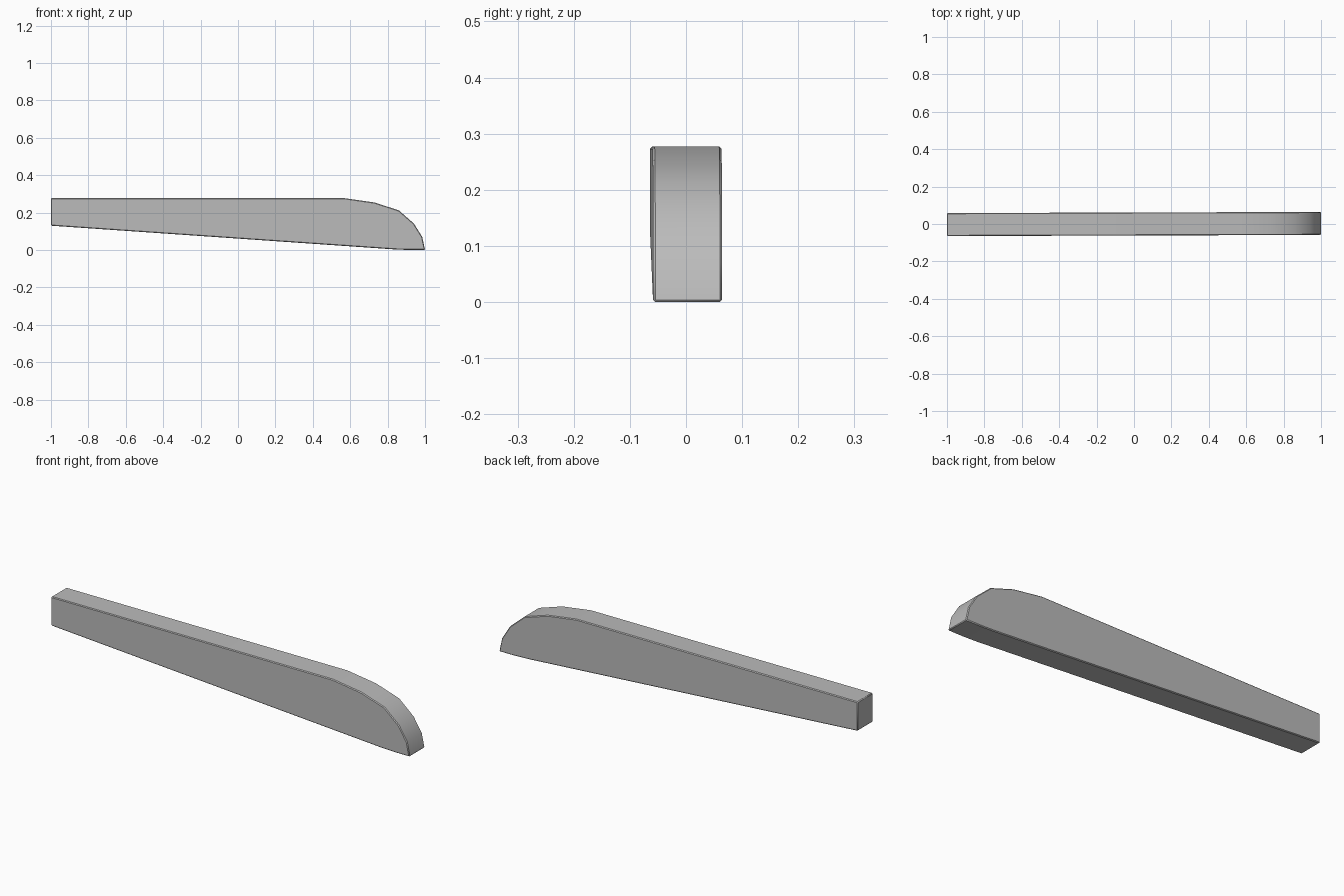
import bpy
import bmesh
from math import radians

cube = bpy.data.objects.get("Cube")
if cube:
    bpy.data.objects.remove(cube, do_unlink=True)

# Plain grey material
grey = bpy.data.materials.new("plain grey")
grey.use_nodes = True
colour = (0.5, 0.5, 0.5, 1)
grey.diffuse_color = colour
grey.node_tree.nodes["Principled BSDF"].inputs["Base Color"].default_value = colour

# Side profile: flat top, rounded nose, tapered underside
profile = [(-1, 0.13), (0.84, 0.003), (0.92, 0), (1, 0), (0.985, 0.07),
           (0.94, 0.142), (0.86, 0.212), (0.73, 0.254), (0.57, 0.277), (-1, 0.277)]
half_width = 0.0615
skew = 0.003  # the bar drifts slightly backwards along its length

bm = bmesh.new()
front = bm.faces.new([bm.verts.new((x, -half_width + skew * x, z)) for x, z in profile])
ext = bmesh.ops.extrude_face_region(bm, geom=[front], use_keep_orig=True)
back = [g for g in ext["geom"] if isinstance(g, bmesh.types.BMVert)]
bmesh.ops.translate(bm, verts=back, vec=(0, 2 * half_width, 0))
bmesh.ops.recalc_face_normals(bm, faces=bm.faces[:])

mesh = bpy.data.meshes.new("tapered_bar")
bm.to_mesh(mesh)
bm.free()
mesh.materials.append(grey)
bar = bpy.data.objects.new("tapered_bar", mesh)
bpy.context.collection.objects.link(bar)

# Narrow chamfer around the sharp edges
bevel = bar.modifiers.new("chamfer", "BEVEL")
bevel.width = 0.004
bevel.segments = 1
bevel.limit_method = "ANGLE"
bevel.angle_limit = radians(50)

# Smooth nose, crisp corners
bpy.context.view_layer.objects.active = bar
bar.select_set(True)
bpy.ops.object.shade_smooth_by_angle(angle=radians(35))
